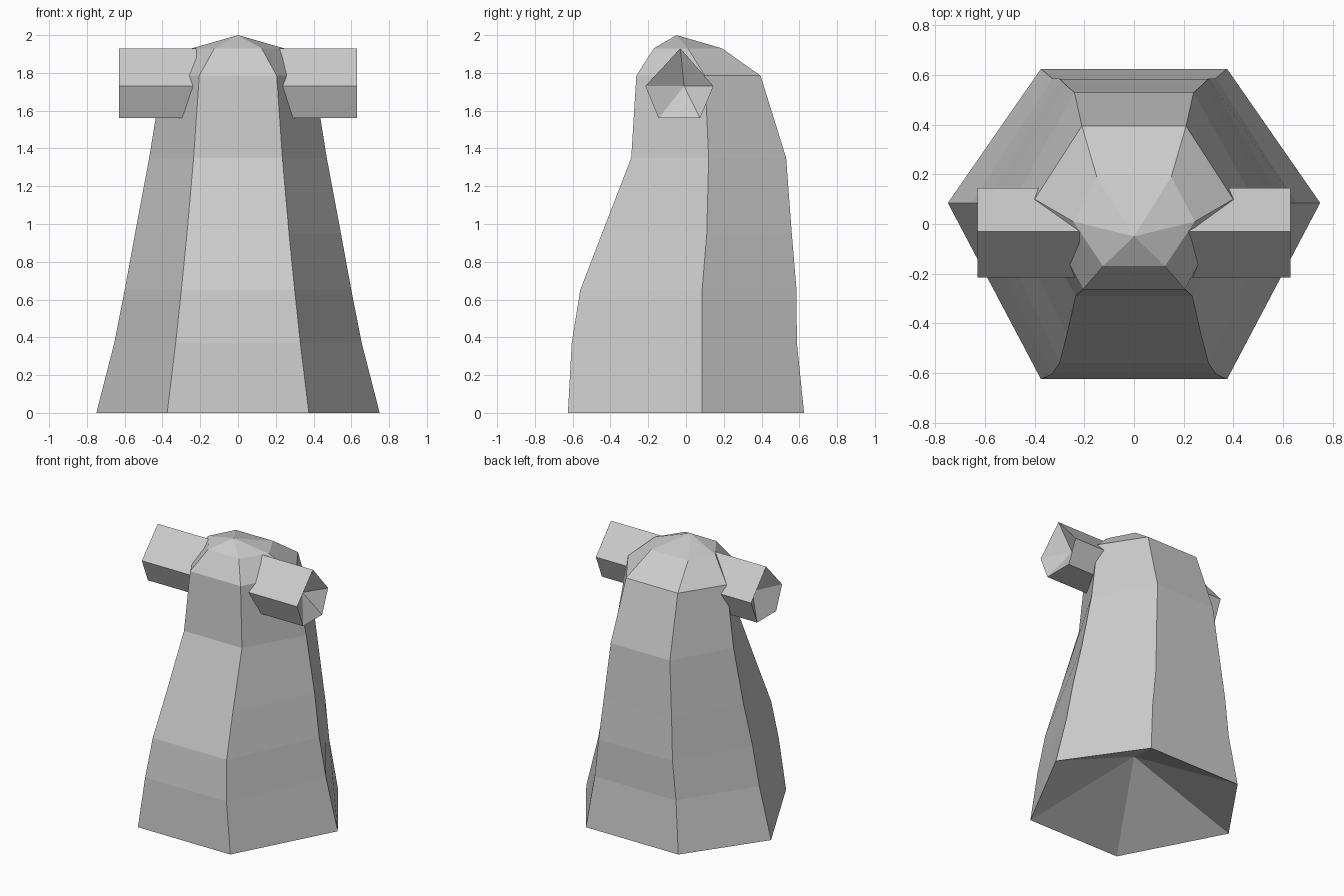
import bpy, bmesh

if "Cube" in bpy.data.objects:
    bpy.data.objects.remove(bpy.data.objects["Cube"])


def make_object(name, bm):
    bmesh.ops.recalc_face_normals(bm, faces=bm.faces)
    mesh = bpy.data.meshes.new(name)
    bm.to_mesh(mesh)
    bm.free()
    obj = bpy.data.objects.new(name, mesh)
    bpy.context.collection.objects.link(obj)
    return obj


def loft(name, rings, start_tip, end_tip):
    """Skin a stack of equal rings and close each end with a fan to a tip."""
    bm = bmesh.new()
    loops = [[bm.verts.new(p) for p in ring] for ring in rings]
    n = len(loops[0])
    for low, high in zip(loops, loops[1:]):
        for i in range(n):
            j = (i + 1) % n
            bm.faces.new((low[i], low[j], high[j], high[i]))
    for loop, tip in ((loops[0], start_tip), (loops[-1], end_tip)):
        t = bm.verts.new(tip)
        for i in range(n):
            bm.faces.new((loop[i], loop[(i + 1) % n], t))
    return make_object(name, bm)


def hexagon(z, fx, fy, sx, sy, bx, by):
    return [(-fx, fy, z), (fx, fy, z), (sx, sy, z),
            (bx, by, z), (-bx, by, z), (-sx, sy, z)]


# Tapered six-sided body: z, front x/y, side x/y, back x/y
profile = [
    (0.00, 0.375, -0.625, 0.75, 0.085, 0.375, 0.625),
    (0.37, 0.33, -0.605, 0.655, 0.085, 0.33, 0.587),
    (0.65, 0.30, -0.56, 0.60, 0.085, 0.30, 0.585),
    (0.95, 0.27, -0.445, 0.545, 0.11, 0.275, 0.56),
    (1.35, 0.235, -0.29, 0.47, 0.12, 0.24, 0.53),
    (1.785, 0.205, -0.263, 0.40, 0.10, 0.21, 0.395),
    (1.93, 0.125, -0.17, 0.245, 0.01, 0.15, 0.19),
]
# The base is hollowed inward and the head closes in a low dome
loft("body", [hexagon(*row) for row in profile], (0, 0, 0.35), (0, -0.05, 2.0))

# Five-sided stub arms with dished ends
section = [(-0.03, 1.93), (0.145, 1.73), (0.075, 1.56), (-0.145, 1.56), (-0.215, 1.73)]
for side, label in ((1, "right_arm"), (-1, "left_arm")):
    rings = [[(side * x, y, z) for y, z in section] for x in (0.18, 0.63)]
    loft(label, rings, (side * 0.18, -0.02, 1.73), (side * 0.53, -0.01, 1.73))
